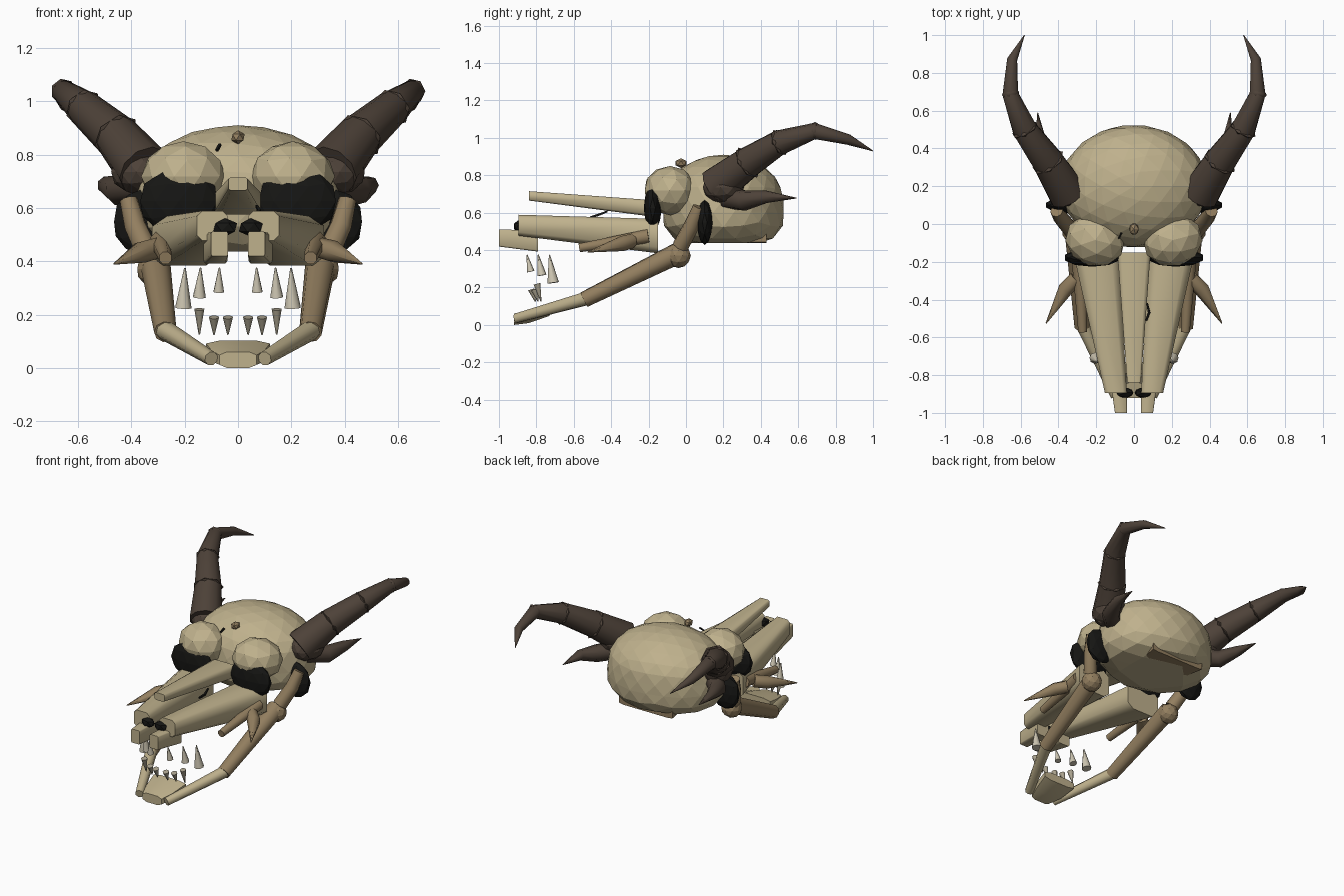
import bpy, bmesh, math
from mathutils import Vector, Matrix

if "Cube" in bpy.data.objects:
    bpy.data.objects.remove(bpy.data.objects["Cube"])


def material(name, rgb):
    m = bpy.data.materials.new(name)
    m.diffuse_color = (*rgb, 1)
    m.use_nodes = True
    m.node_tree.nodes["Principled BSDF"].inputs["Base Color"].default_value = m.diffuse_color
    return m


BONE = material("bone", (0.52, 0.44, 0.265))
TAN = material("dark_bone", (0.29, 0.21, 0.115))
HORN = material("horn", (0.075, 0.054, 0.040))
BLACK = material("hollow", (0.008, 0.008, 0.007))
TOOTH = material("tooth", (0.62, 0.57, 0.45))
OLD_TOOTH = material("old_tooth", (0.40, 0.36, 0.27))


def finish(name, bm, mat, smooth=False):
    bmesh.ops.recalc_face_normals(bm, faces=bm.faces)
    me = bpy.data.meshes.new(name)
    bm.to_mesh(me)
    bm.free()
    me.materials.append(mat)
    ob = bpy.data.objects.new(name, me)
    bpy.context.collection.objects.link(ob)
    if smooth:
        bpy.ops.object.select_all(action='DESELECT')
        ob.select_set(True)
        bpy.context.view_layer.objects.active = ob
        bpy.ops.object.shade_smooth_by_angle(angle=math.radians(62))
    return ob


def blob(name, centre, radii, mat, sub=2, rot=0, square=0):
    """Faceted ellipsoid; square > 0 makes the lower half boxier."""
    bm = bmesh.new()
    bmesh.ops.create_icosphere(bm, subdivisions=sub, radius=1)
    for v in bm.verts:
        if v.co.z < 0 and square:
            h = math.hypot(v.co.x, v.co.y)
            k = 1 + square * 4 * (v.co.z * h) ** 2
            v.co = Vector((v.co.x * k, v.co.y * k, max(v.co.z * k, -0.97)))
    bm.transform(Matrix.Translation(centre) @ Matrix.Rotation(rot, 4, 'Z')
                 @ Matrix.Diagonal((*radii, 1)))
    return finish(name, bm, mat)


def loft(name, rings, mat):
    """Skin a list of point rings and cap both ends."""
    bm = bmesh.new()
    vs = [[bm.verts.new(p) for p in r] for r in rings]
    n = len(vs[0])
    for a, b in zip(vs, vs[1:]):
        for i in range(n):
            j = (i + 1) % n
            bm.faces.new((a[i], a[j], b[j], b[i]))
    bm.faces.new(vs[0])
    bm.faces.new(vs[-1])
    return finish(name, bm, mat, True)


def tube(name, pts, radii, mat, n=8):
    """Tapered tube along a path."""
    pts = [Vector(p) for p in pts]
    rings = []
    for i, (p, r) in enumerate(zip(pts, radii)):
        d = pts[min(i + 1, len(pts) - 1)] - pts[max(i - 1, 0)]
        q = d.to_track_quat('Z', 'Y')
        rings.append([p + q @ Vector((r * math.cos(a), r * math.sin(a), 0))
                      for a in (2 * math.pi * (k + .5) / n for k in range(n))])
    return loft(name, rings, mat)


def beam(name, sections, mat, cut=0.35):
    """Chamfered box beam along y; each section is (y, cx, cz, half_x, half_z)."""
    c = 1 - cut
    shape = [(-1, -c), (-c, -1), (c, -1), (1, -c), (1, c), (c, 1), (-c, 1), (-1, c)]
    return loft(name, [[(cx + u * hx, y, cz + v * hz) for u, v in shape]
                       for y, cx, cz, hx, hz in sections], mat)


# Cranium, its base and forehead stud
blob("cranium", (0, 0.20, 0.67), (0.385, 0.32, 0.24), BONE, 3, 0, 0.2)
beam("skull_base", [(0.08, 0, 0.475, 0.14, 0.035), (0.43, 0, 0.475, 0.20, 0.038)], TAN, 0.15)
blob("forehead_stud", (0, -0.027, 0.865), (0.028, 0.034, 0.026), TAN, 1)

# Nasal bone
beam("nasal_bone", [(-0.84, 0, 0.69, 0.036, 0.025), (-0.15, 0, 0.62, 0.088, 0.045)], BONE, 0.25)

# Cracks
tube("snout_crack", [(0.065, -0.51, 0.575), (0.08, -0.47, 0.588), (0.07, -0.42, 0.607)],
     [0.007, 0.009, 0.006], BLACK, 4)
tube("brow_crack", [(-0.08, -0.075, 0.815), (-0.067, -0.05, 0.838)], [0.007, 0.007], BLACK, 4)

# Chin plate between the jaw halves
beam("chin", [(-0.92, 0, 0.03, 0.07, 0.03), (-0.84, 0, 0.045, 0.10, 0.035),
              (-0.73, 0, 0.075, 0.12, 0.027)], BONE, 0.4)

for s, side in ((-1, "left"), (1, "right")):
    def P(x, y, z):
        return (s * x, y, z)

    # Brow and hollows
    blob(f"brow_{side}", P(0.205, -0.085, 0.718), (0.16, 0.14, 0.132), BONE, 2, s * 0.25)
    blob(f"eye_socket_{side}", P(0.222, -0.178, 0.625), (0.152, 0.048, 0.125), BLACK, 2)
    blob(f"temple_hollow_{side}", P(0.365, 0.10, 0.548), (0.105, 0.042, 0.12), BLACK, 2)
    blob(f"nostril_{side}", P(0.048, -0.893, 0.527), (0.05, 0.03, 0.035), BLACK, 1)

    # Upper jaw
    beam(f"maxilla_{side}", [(-0.895, s * 0.096, 0.533, 0.058, 0.056),
                             (-0.15, s * 0.200, 0.475, 0.122, 0.092)], BONE)
    beam(f"premaxilla_{side}", [(-1.0, s * 0.069, 0.465, 0.032, 0.046),
                                (-0.79, s * 0.085, 0.448, 0.045, 0.056)], BONE, 0.15)

    # Cheek arch and spike
    tube(f"cheek_bar_{side}", [P(0.272, -0.57, 0.412), P(0.292, -0.20, 0.475)],
         [0.025, 0.04], TAN, 8)
    tube(f"cheek_arch_{side}", [P(0.41, 0.07, 0.63), P(0.385, 0.03, 0.53), P(0.335, -0.03, 0.42)],
         [0.034, 0.042, 0.045], TAN, 8)
    tube(f"cheek_spike_{side}", [P(0.305, -0.29, 0.45), P(0.36, -0.345, 0.435), P(0.465, -0.525, 0.39)],
         [0.04, 0.042, 0.003], TAN, 7)

    # Lower jaw
    blob(f"jaw_joint_{side}", P(0.315, -0.04, 0.37), (0.066,) * 3, TAN, 2)
    tube(f"jaw_ramus_{side}", [P(0.31, -0.03, 0.39), P(0.272, -0.545, 0.135)],
         [0.058, 0.043], TAN, 9)
    tube(f"jaw_front_{side}", [P(0.275, -0.53, 0.142), P(0.10, -0.91, 0.035)],
         [0.038, 0.027], BONE, 8)

    # Teeth
    for i, (x, y, tip, r) in enumerate(((0.205, -0.71, 0.225, 0.031),
                                        (0.145, -0.77, 0.265, 0.025),
                                        (0.072, -0.83, 0.285, 0.021))):
        # tips at the top, widening downwards
        tube(f"upper_tooth_{side}_{i}", [P(x * 0.97, y - 0.02, 0.375), P(x, y, tip)],
             [0.003, r], TOOTH, 8)
    for i, (x, y) in enumerate(((0.145, -0.785), (0.09, -0.80), (0.038, -0.815))):
        tube(f"lower_tooth_{side}_{i}", [P(x, y - 0.012, 0.22 - 0.03 * (i > 0)), P(x, y + 0.01, 0.125)],
             [0.02, 0.003], OLD_TOOTH, 8)

    # Main horn: path with raised rings at the joints
    path = [P(0.35, 0.16, 0.74), P(0.455, 0.33, 0.868), P(0.578, 0.50, 0.975),
            P(0.655, 0.69, 1.037), P(0.645, 0.87, 0.99), P(0.58, 1.0, 0.93)]
    radii = [0.105, 0.086, 0.068, 0.044, 0.028, 0.002]
    tube(f"horn_{side}", path, radii, HORN, 10)
    blob(f"horn_base_{side}", P(0.375, 0.20, 0.735), (0.10, 0.115, 0.085), HORN, 2, s * -0.5)
    for i in (1, 2, 3):
        p, d = Vector(path[i]), (Vector(path[i + 1]) - Vector(path[i - 1])).normalized()
        r = radii[i]
        tube(f"horn_ring_{side}_{i}", [p - d * 0.012, p, p + d * 0.012],
             [r * 0.95, r * 1.1, r * 0.95], HORN, 7)

    # Small rear horn
    tube(f"small_horn_{side}", [P(0.36, 0.22, 0.68), P(0.45, 0.31, 0.665), P(0.495, 0.43, 0.685),
                                P(0.51, 0.59, 0.678)],
         [0.06, 0.056, 0.034, 0.002], HORN, 7)
